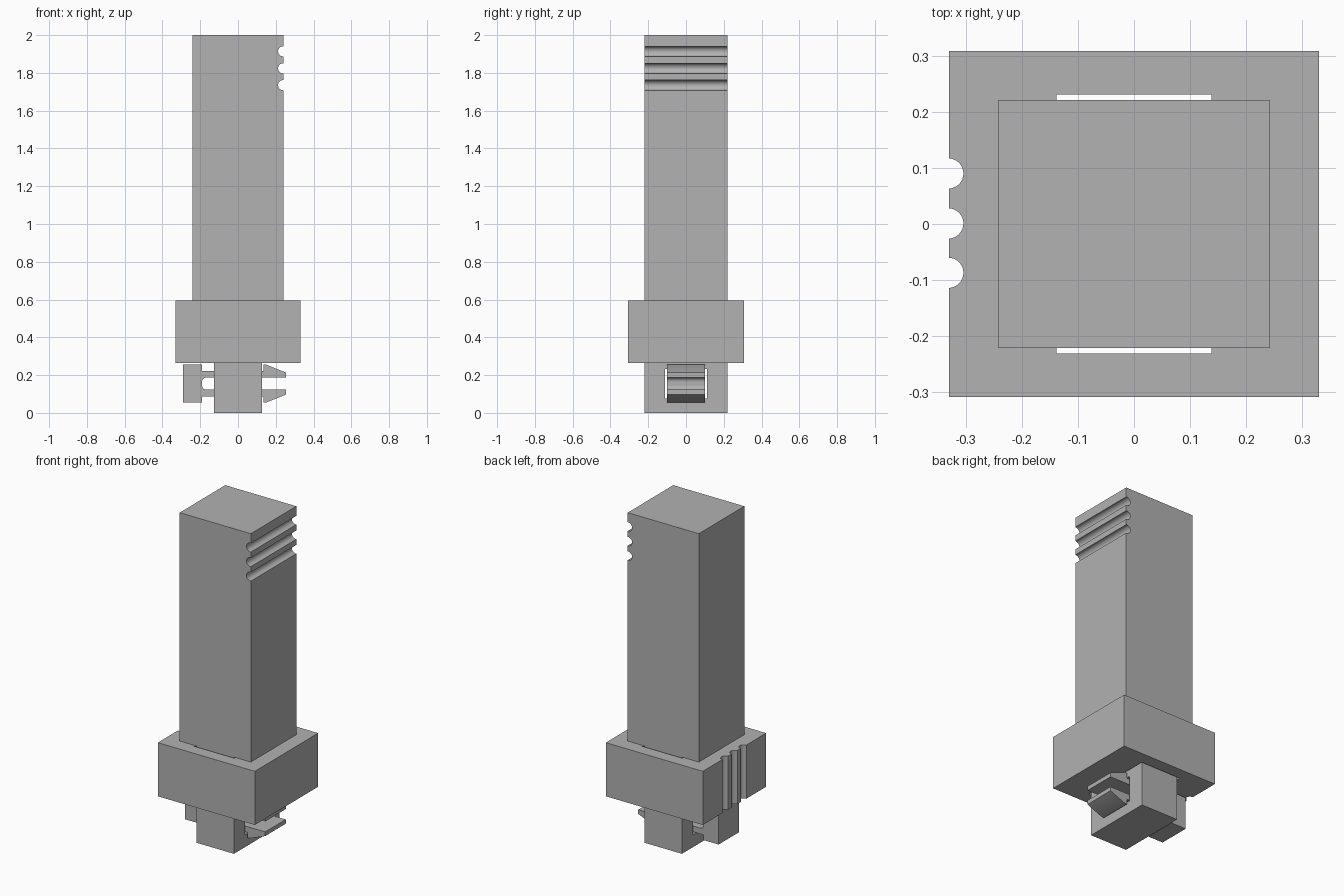
import bpy, bmesh, math
from mathutils import Vector

if "Cube" in bpy.data.objects:
    bpy.data.objects.remove(bpy.data.objects["Cube"], do_unlink=True)

grey = bpy.data.materials.new("plain grey")
grey.use_nodes = True
GREY = (0.445, 0.445, 0.445, 1)
grey.diffuse_color = GREY
grey.node_tree.nodes["Principled BSDF"].inputs["Base Color"].default_value = GREY


def prism(name, outline, axis, low, high):
    """Extrude a 2D outline along an axis: 'x' takes (y, z), 'y' (x, z), 'z' (x, y)."""
    place = {"x": lambda a, b, d: Vector((d, a, b)),
             "y": lambda a, b, d: Vector((a, d, b)),
             "z": lambda a, b, d: Vector((a, b, d))}[axis]
    bm = bmesh.new()
    base = bm.faces.new([bm.verts.new(place(a, b, low)) for a, b in outline])
    moved = bmesh.ops.extrude_face_region(bm, geom=[base])["geom"]
    bmesh.ops.translate(bm, vec=place(0, 0, high - low),
                        verts=[v for v in moved if isinstance(v, bmesh.types.BMVert)])
    bmesh.ops.recalc_face_normals(bm, faces=bm.faces)
    mesh = bpy.data.meshes.new(name)
    bm.to_mesh(mesh)
    bm.free()
    mesh.materials.append(grey)
    obj = bpy.data.objects.new(name, mesh)
    bpy.context.collection.objects.link(obj)
    return obj


def activate(obj):
    bpy.ops.object.select_all(action="DESELECT")
    obj.select_set(True)
    bpy.context.view_layer.objects.active = obj


def cut(obj, cutter):
    """Subtract the cutter from the part and discard it."""
    cutter.hide_render = True
    mod = obj.modifiers.new("opening", "BOOLEAN")
    mod.object, mod.operation, mod.solver = cutter, "DIFFERENCE", "EXACT"
    activate(obj)
    bpy.ops.object.modifier_apply(modifier=mod.name)
    bpy.data.objects.remove(cutter, do_unlink=True)


def rect(w, low, high):
    return [(-w, low), (w, low), (w, high), (-w, high)]


def arc(cx, cy, r, start, end, steps):
    angles = [math.radians(start + (end - start) * i / steps) for i in range(steps + 1)]
    return [(cx + r * math.cos(t), cy + r * math.sin(t)) for t in angles]


def grooved(w, low, high, centres, radius, depth):
    """Rectangle whose +w side carries round-bottomed grooves."""
    pts = [(-w, low), (w, low)]
    for c in sorted(centres):
        pts.append((w, c - radius))
        pts += arc(w - depth + radius, c, radius, 270, 90, 16)
        pts.append((w, c + radius))
    return pts + [(w, high), (-w, high)]


# Tall post with three grip grooves near the top
post = prism("post", grooved(0.242, 0.595, 2, (1.735, 1.824, 1.914), 0.027, 0.03),
             "y", -0.221, 0.221)

# Collar with three upright grooves on its -x side and a slot through it
outline = [(-x, y) for x, y in
           grooved(0.33, -0.308, 0.308, (-0.087, 0.001, 0.09), 0.027, 0.026)]
collar = prism("collar", outline, "z", 0.265, 0.595)
cut(collar, prism("collar_slot", rect(0.138, -0.231, 0.231), "z", 0.2, 0.7))

# Stem passing through the collar, with a window for the clip
stem = prism("stem", rect(0.127, 0, 0.595), "y", -0.221, 0.221)
cut(stem, prism("stem_window", rect(0.112, 0.075, 0.232), "x", -0.3, 0.3))

# Snap clip: block head and two barbed prongs, symmetric about its mid height
MID = 0.155
upper = [(-0.292, 0.1), (-0.19, 0.1), (-0.19, 0.068), (0.135, 0.068), (0.135, 0.1),
         (0.15, 0.1), (0.255, 0.058), (0.255, 0.032)]
upper += arc(-0.168, 0.01, 0.022, 90, 180, 8)
lower = [(x, -z) for x, z in reversed(upper)]
clip = prism("snap_clip", [(x, MID + z) for x, z in upper + lower], "y", -0.1, 0.1)

for part in (post, collar, stem, clip):
    activate(part)
    bpy.ops.object.shade_smooth_by_angle(angle=math.radians(30))
